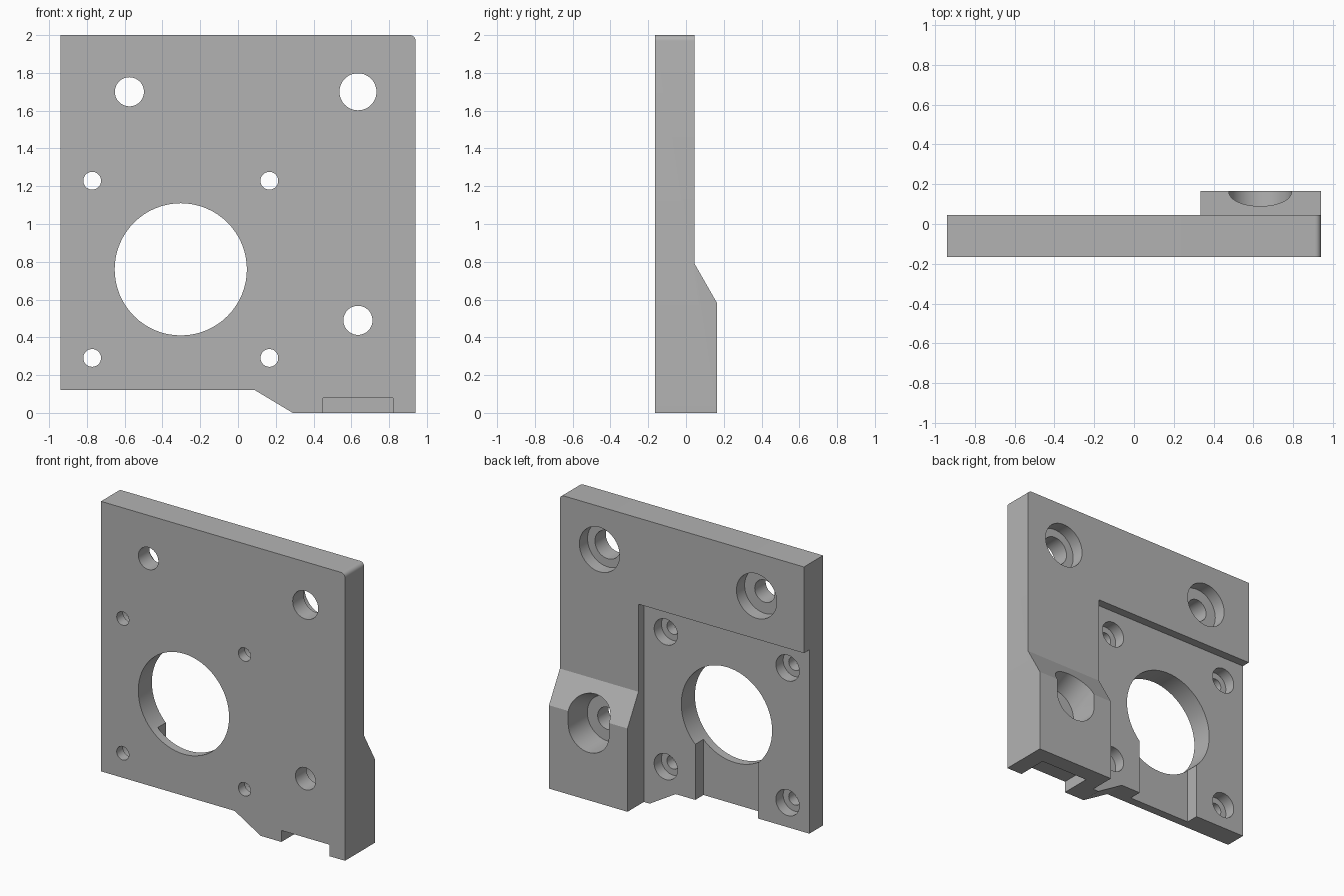
import bpy
import bmesh
from math import sin, cos, pi, radians

cube = bpy.data.objects.get("Cube")
if cube:
    bpy.data.objects.remove(cube, do_unlink=True)

LEFT, FRONT, BACK, FACE = 0.94, -0.165, 0.165, 0.045
RECESS = -0.015      # back surface of the motor recess
SEAT = -0.045        # depth of the large screw seats
FAR = 0.3            # cutters overshoot the part to here


def finish(bm, name):
    bmesh.ops.recalc_face_normals(bm, faces=bm.faces)
    mesh = bpy.data.meshes.new(name)
    bm.to_mesh(mesh)
    bm.free()
    obj = bpy.data.objects.new(name, mesh)
    bpy.context.collection.objects.link(obj)
    return obj


def prism(name, points, shift):
    """Extrude a closed loop of 3D points along a vector."""
    bm = bmesh.new()
    face = bm.faces.new([bm.verts.new(p) for p in points])
    ext = bmesh.ops.extrude_face_region(bm, geom=[face])
    verts = [v for v in ext["geom"] if isinstance(v, bmesh.types.BMVert)]
    bmesh.ops.translate(bm, verts=verts, vec=shift)
    return finish(bm, name)


def box(name, x0, x1, y0, y1, z0, z1):
    loop = [(x0, y0, z0), (x1, y0, z0), (x1, y0, z1), (x0, y0, z1)]
    return prism(name, loop, (0, y1 - y0, 0))


def ring(x, y, z, r, n=64):
    return [(x + r * cos(2 * pi * i / n), y, z + r * sin(2 * pi * i / n)) for i in range(n)]


def bore(x, z, r, y0=-FAR):
    return prism("bore_cutter", ring(x, y0, z, r), (0, FAR - y0, 0))


def cut(body, cutter):
    cutter.hide_render = True
    mod = body.modifiers.new("cut", "BOOLEAN")
    mod.operation = "DIFFERENCE"
    mod.solver = "EXACT"
    mod.object = cutter
    bpy.context.view_layer.objects.active = body
    bpy.ops.object.modifier_apply(modifier=mod.name)
    bpy.data.objects.remove(cutter, do_unlink=True)


# Full-depth body: outline with a stepped foot and one rounded top corner
R = 0.03
corner = [(LEFT - R + R * cos(radians(a)), 2 - R + R * sin(radians(a))) for a in range(0, 91, 15)]
outline = [(-LEFT, 0.12), (0.09, 0.12), (0.29, 0), (LEFT, 0)] + corner + [(-LEFT, 2)]
plate = prism("motor_mount_plate", [(x, FRONT, z) for x, z in outline], (0, BACK - FRONT, 0))

# Thin the plate above the sloped block
slope = (0.79 - 0.58) / (BACK - FACE)
side = [(FAR, 0.58 - (FAR - BACK) * slope), (FACE, 0.79), (FACE, 2.2), (FAR, 2.2)]
cut(plate, prism("slope_cutter", [(-1.1, y, z) for y, z in side], (2.2, 0, 0)))

# Motor recess, centre opening and the channel below it
MX, MZ, PITCH = -0.303, 0.76, 0.469
cut(plate, box("recess_cutter", -1.1, 0.335, RECESS, FAR, -0.1, 1.4))
cut(plate, bore(MX, MZ, 0.35))
cut(plate, box("channel_cutter", MX - 0.242, MX + 0.242, -0.105, FAR, -0.1, MZ))

# Four motor screw holes with seats
for sx in (-1, 1):
    for sz in (-1, 1):
        x, z = MX + sx * PITCH, MZ + sz * PITCH
        cut(plate, bore(x, z, 0.047))
        cut(plate, bore(x, z, 0.09, RECESS - 0.08))

# Two upper mounting holes with seats
for x, r in ((-0.575, 0.077), (0.635, 0.098)):
    cut(plate, bore(x, 1.7, r))
    cut(plate, bore(x, 1.7, 0.155, SEAT))

# Lower mounting hole with a seat flaring upward for tool access
HX, HZ, HR = 0.635, 0.49, 0.157
cut(plate, bore(HX, HZ, 0.077))
bm = bmesh.new()
rise = (FAR - SEAT) * 0.48
for y, z in ((SEAT, HZ), (FAR, HZ), (FAR, HZ + rise)):
    for p in ring(HX, y, z, HR):
        bm.verts.new(p)
hull = bmesh.ops.convex_hull(bm, input=bm.verts)
spare = [g for g in hull["geom_interior"] if isinstance(g, bmesh.types.BMVert)]
bmesh.ops.delete(bm, geom=spare, context="VERTS")
bmesh.ops.dissolve_limit(bm, angle_limit=0.002, verts=bm.verts, edges=bm.edges)
cut(plate, finish(bm, "flared_seat_cutter"))

# Notch under the foot, open to the front
cut(plate, box("notch_cutter", 0.45, 0.82, -FAR, 0.05, -0.1, 0.08))

# Material and shading
grey = bpy.data.materials.new("plain_grey")
grey.use_nodes = True
colour = (0.45, 0.45, 0.45, 1)
grey.diffuse_color = colour
grey.node_tree.nodes["Principled BSDF"].inputs["Base Color"].default_value = colour
plate.data.materials.clear()
plate.data.materials.append(grey)
for p in plate.data.polygons:
    p.material_index = 0
bpy.ops.object.select_all(action="DESELECT")
plate.select_set(True)
bpy.context.view_layer.objects.active = plate
bpy.ops.object.shade_smooth_by_angle(angle=radians(25))
